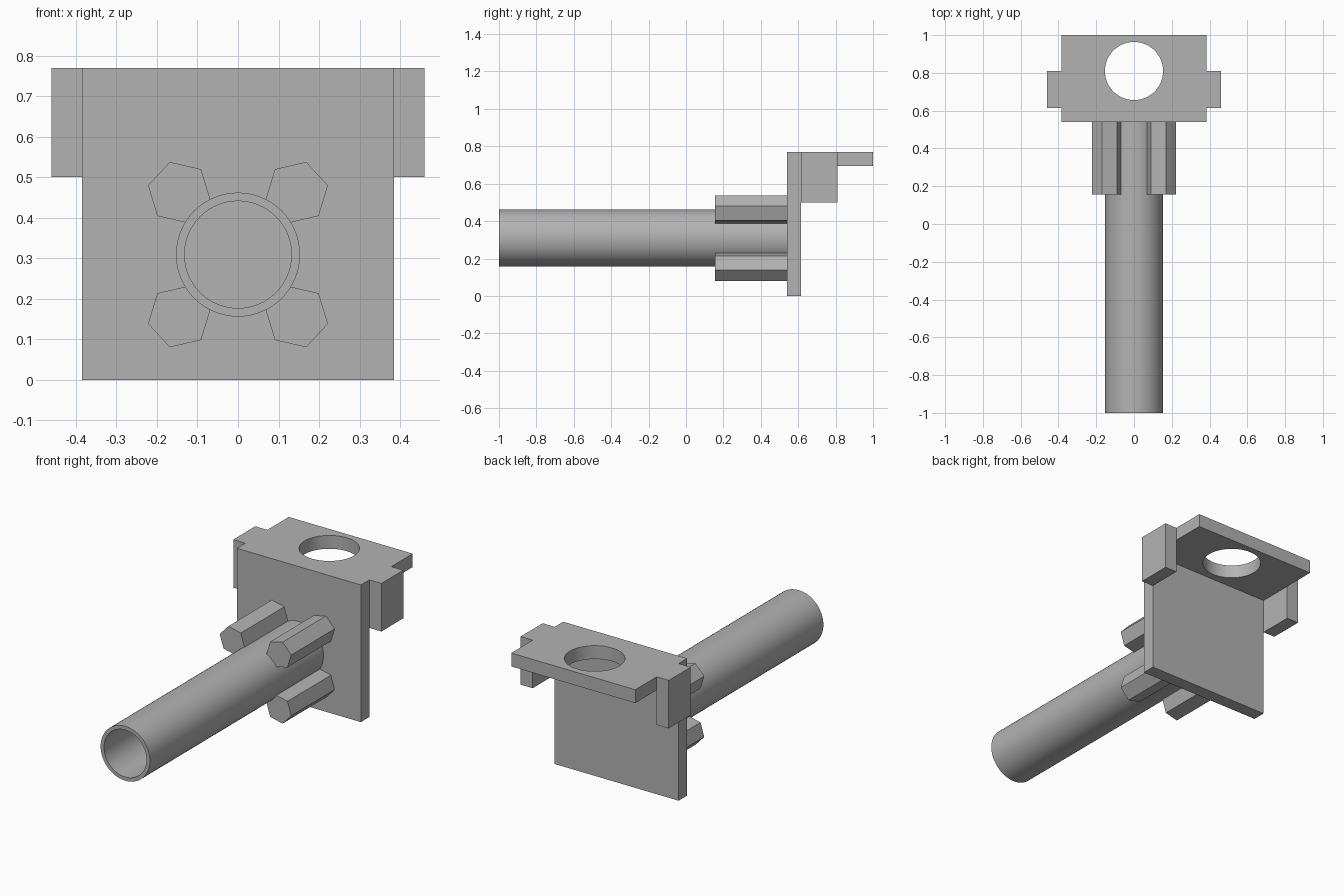
import bpy, bmesh, math
from mathutils import Vector

cube = bpy.data.objects.get("Cube")
if cube:
    bpy.data.objects.remove(cube, do_unlink=True)

grey = bpy.data.materials.new("plain grey")
grey.use_nodes = True
GREY = (0.45, 0.45, 0.45, 1)
grey.diffuse_color = GREY
grey.node_tree.nodes["Principled BSDF"].inputs["Base Color"].default_value = GREY

HALF_W = 0.385          # half width of the bracket
PLATE_Y = 0.54          # front face of the plate
PLATE_BACK = 0.615
TOP = 0.77
AXIS_Z = 0.309          # height of the tube axis


def finish(name, bm, smooth=False):
    bmesh.ops.recalc_face_normals(bm, faces=bm.faces)
    mesh = bpy.data.meshes.new(name)
    bm.to_mesh(mesh)
    bm.free()
    mesh.materials.append(grey)
    obj = bpy.data.objects.new(name, mesh)
    bpy.context.collection.objects.link(obj)
    if smooth:
        bpy.ops.object.select_all(action="DESELECT")
        obj.select_set(True)
        bpy.context.view_layer.objects.active = obj
        bpy.ops.object.shade_smooth_by_angle(angle=math.radians(30))
    return obj


def prism(name, points, offset, smooth=False):
    """Extrude a closed outline along an offset."""
    bm = bmesh.new()
    face = bm.faces.new([bm.verts.new(p) for p in points])
    ext = bmesh.ops.extrude_face_region(bm, geom=[face])
    moved = [v for v in ext["geom"] if isinstance(v, bmesh.types.BMVert)]
    bmesh.ops.translate(bm, verts=moved, vec=Vector(offset))
    return finish(name, bm, smooth)


def ring(radius, count, start=0.0):
    angles = [start + math.tau * i / count for i in range(count)]
    return [(radius * math.cos(a), radius * math.sin(a)) for a in angles]


# L-shaped bracket: upright plate and top shelf
outline = [(PLATE_Y, 0), (PLATE_BACK, 0), (PLATE_BACK, 0.695),
           (1, 0.695), (1, TOP), (PLATE_Y, TOP)]
bracket = prism("bracket", [(-HALF_W, y, z) for y, z in outline], (2 * HALF_W, 0, 0))

# Round hole through the shelf
cutter = prism("hole_cutter", [(x, 0.81 + y, 0.65) for x, y in ring(0.154, 64)], (0, 0, 0.2))
cut = bracket.modifiers.new("hole", "BOOLEAN")
cut.operation = "DIFFERENCE"
cut.solver = "EXACT"
cut.object = cutter
bpy.ops.object.select_all(action="DESELECT")
bracket.select_set(True)
bpy.context.view_layer.objects.active = bracket
bpy.ops.object.modifier_apply(modifier=cut.name)
bpy.data.objects.remove(cutter, do_unlink=True)
bpy.ops.object.shade_smooth_by_angle(angle=math.radians(30))

# Side tabs hanging beside the shelf
for side, sx in (("left", 1), ("right", -1)):
    corners = [(PLATE_BACK, 0.5), (0.81, 0.5), (0.81, TOP), (PLATE_BACK, TOP)]
    prism(side + "_tab", [(sx * HALF_W, y, z) for y, z in corners], (sx * 0.075, 0, 0))

# Hollow tube, spun around its axis
bm = bmesh.new()
section = [(0.153, -1), (0.153, PLATE_Y), (0.132, PLATE_Y), (0.132, -1)]
loop = [bm.verts.new((r, y, AXIS_Z)) for r, y in section]
edges = [bm.edges.new((loop[i], loop[(i + 1) % 4])) for i in range(4)]
bmesh.ops.spin(bm, geom=loop + edges, cent=(0, 0, AXIS_Z), axis=(0, 1, 0),
               angle=math.tau, steps=64, use_merge=True)
bmesh.ops.remove_doubles(bm, verts=bm.verts, dist=0.0001)
finish("tube", bm, smooth=True)

# Four hexagonal lugs around the tube, mirrored both ways
hexagon = [(0.145 + x, 0.153 + z) for x, z in ring(0.079, 6, math.radians(13))]
for side, sx in (("left", 1), ("right", -1)):
    for level, sz in (("upper", 1), ("lower", -1)):
        points = [(sx * x, 0.155, AXIS_Z + sz * z) for x, z in hexagon]
        prism(f"{level}_{side}_lug", points, (0, PLATE_Y - 0.155, 0))
